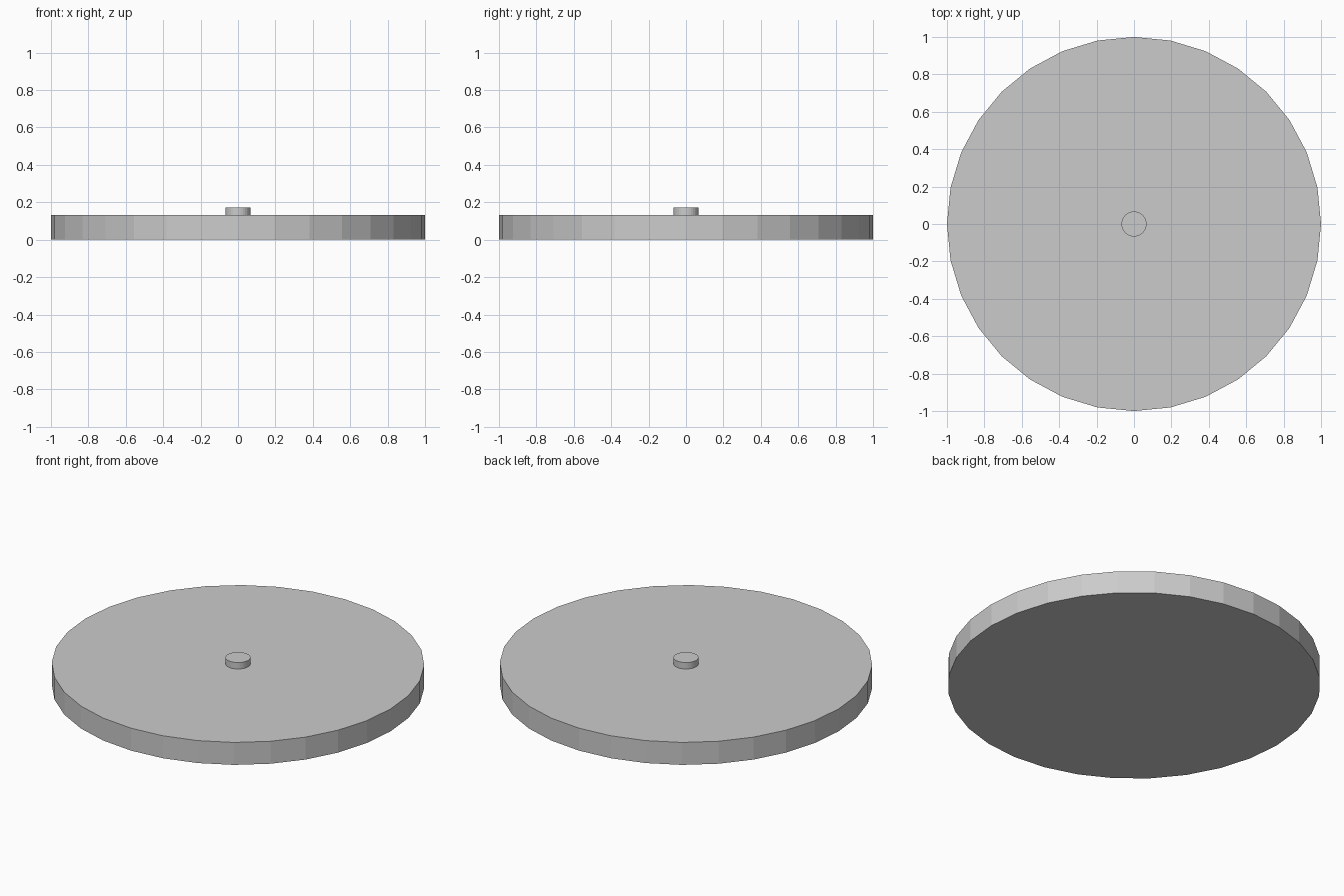
import bpy

if "Cube" in bpy.data.objects:
    bpy.data.objects.remove(bpy.data.objects["Cube"])


def cylinder(name, radius, z0, z1, sides=32):
    bpy.ops.mesh.primitive_cylinder_add(
        vertices=sides, radius=radius, depth=z1 - z0,
        location=(0, 0, (z0 + z1) / 2))
    obj = bpy.context.object
    obj.name = name
    return obj


# Broad flat-shaded disc
cylinder("disc", 1.0, 0.0, 0.133)

# Small centre pin, seated slightly into the disc
cylinder("centre_pin", 0.067, 0.12, 0.171)
